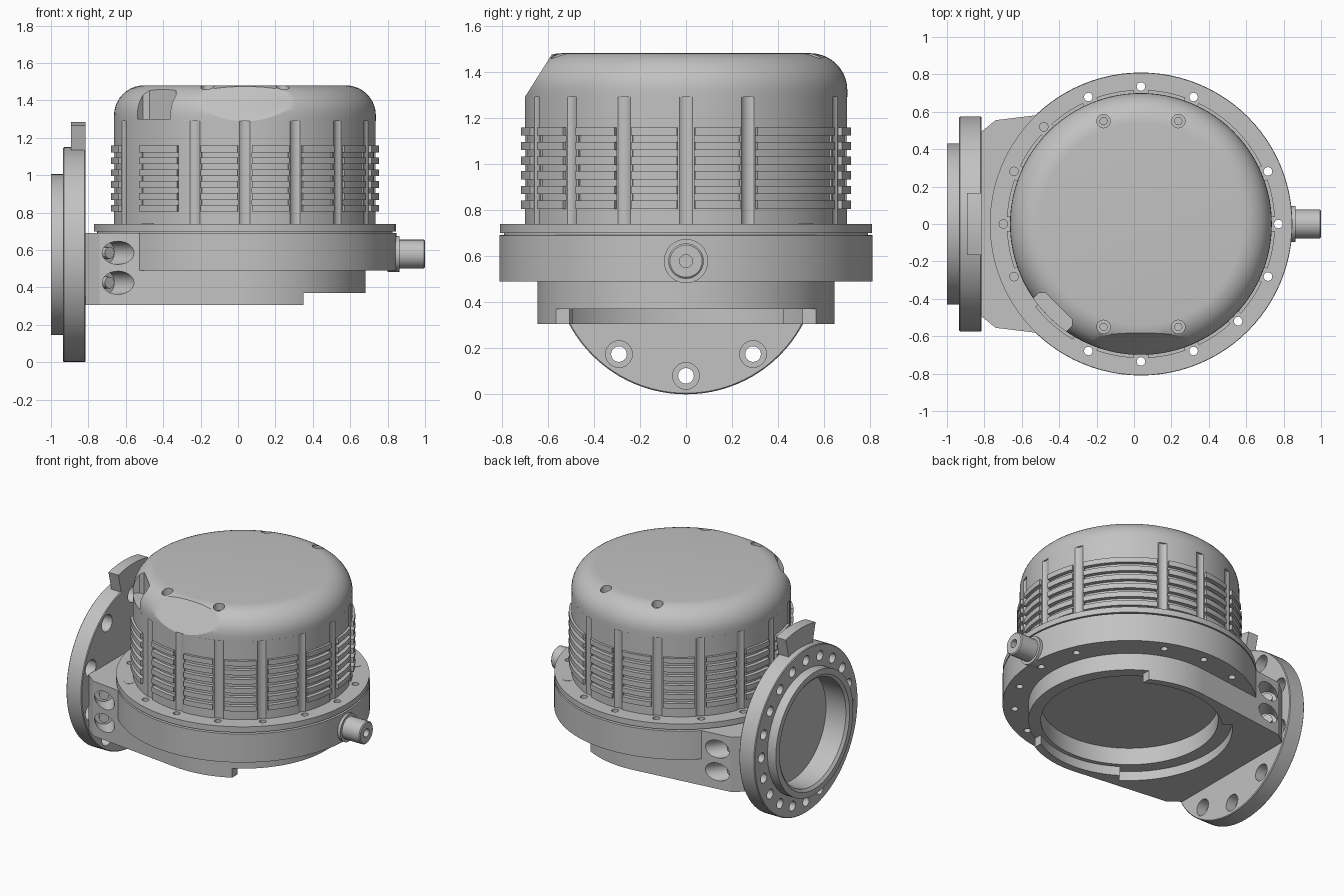
import bpy, bmesh, math
from mathutils import Matrix, Vector

if "Cube" in bpy.data.objects:
    bpy.data.objects.remove(bpy.data.objects["Cube"])

CX = 0.037                                   # housing axis
AXIS = Matrix.Translation((CX, 0, 0))
ALONG_X = Matrix.Rotation(math.pi / 2, 4, "Y")

grey = bpy.data.materials.new("cast_grey")
grey.use_nodes = True
grey.diffuse_color = (0.54, 0.54, 0.54, 1)
grey.node_tree.nodes["Principled BSDF"].inputs["Base Color"].default_value = grey.diffuse_color


def finish(name, bm, matrix=None):
    bm.transform(matrix or Matrix())
    bmesh.ops.recalc_face_normals(bm, faces=bm.faces)
    mesh = bpy.data.meshes.new(name)
    bm.to_mesh(mesh)
    bm.free()
    mesh.materials.append(grey)
    obj = bpy.data.objects.new(name, mesh)
    bpy.context.collection.objects.link(obj)
    return obj


def lathe(name, profile, matrix, steps=96):
    bm = bmesh.new()
    vs = [bm.verts.new((r, 0, z)) for r, z in profile]
    es = [bm.edges.new(p) for p in zip(vs, vs[1:])]
    bmesh.ops.spin(bm, geom=vs + es, cent=(0, 0, 0), axis=(0, 0, 1),
                   angle=math.tau, steps=steps)
    bmesh.ops.remove_doubles(bm, verts=bm.verts, dist=1e-5)
    return finish(name, bm, matrix)


def add_prism(bm, pts, z0, z1):
    face = bm.faces.new([bm.verts.new((x, y, z0)) for x, y in pts])
    out = bmesh.ops.extrude_face_region(bm, geom=[face])["geom"]
    top = [g for g in out if isinstance(g, bmesh.types.BMVert)]
    bmesh.ops.translate(bm, verts=top, vec=(0, 0, z1 - z0))


def prism(name, pts, z0, z1, matrix=None):
    bm = bmesh.new()
    add_prism(bm, pts, z0, z1)
    return finish(name, bm, matrix)


def polar(r, deg):
    a = math.radians(deg)
    return r * math.cos(a), r * math.sin(a)


def sector(r0, r1, a0, a1, n=10):
    angles = [a0 + (a1 - a0) * i / n for i in range(n + 1)]
    return [polar(r1, a) for a in angles] + [polar(r0, a) for a in reversed(angles)]


def rods(name, starts, radius, length, direction, steps=20):
    """Parallel round rods that begin at the given points."""
    bm = bmesh.new()
    d = Vector(direction).normalized()
    turn = d.to_track_quat("Z", "Y").to_matrix().to_4x4()
    for p in starts:
        m = Matrix.Translation(Vector(p) + d * length / 2) @ turn
        bmesh.ops.create_cone(bm, cap_ends=True, segments=steps, radius1=radius,
                              radius2=radius, depth=length, matrix=m)
    return finish(name, bm)


def cut(obj, cutter):
    mod = obj.modifiers.new("cut", "BOOLEAN")
    mod.operation, mod.solver, mod.object = "DIFFERENCE", "EXACT", cutter
    bpy.context.view_layer.objects.active = obj
    bpy.ops.object.modifier_apply(modifier=mod.name)
    bpy.data.objects.remove(cutter)


# Drum body with bolt access grooves, none at the two plugged positions
SIXTEEN = [22.5 * i for i in range(16)]
PLUGGED = (2, 10)
bolt_xy = [(CX + polar(0.735, a)[0], polar(0.735, a)[1]) for a in SIXTEEN]
bolts = [p for i, p in enumerate(bolt_xy) if i not in PLUGGED]
drum = lathe("drum", [(0, 0.72), (0.7, 0.72), (0.7, 1.29), (0, 1.29)], AXIS, 144)
cut(drum, rods("groove_cutter", [(x, y, 0.6) for x, y in bolts], 0.046, 0.8, (0, 0, 1), 24))

# Cooling fins between the grooves, with shallow slots between them
spans = [(a + 3.1, a + 19.4) for a in SIXTEEN if a not in (22.5, 45, 202.5, 225)]
spans += [(25.6, 64.4), (218, 239.5)]


def fin_rows(name, r0, r1, first, height, rows):
    rows_bm = bmesh.new()
    for a0, a1 in spans:
        for i in range(rows):
            z = first + 0.0635 * i
            add_prism(rows_bm, sector(r0, r1, a0, a1, 12), z, z + height)
    return finish(name, rows_bm, AXIS)


fin_rows("cooling_fins", 0.67, 0.717, 0.805, 0.036, 6)
cut(drum, fin_rows("slot_cutter", 0.69, 0.8, 0.84, 0.0295, 5))

# Rounded cover with a sloping front flat, a side pocket and screw wells
shoulder = [(0.54 + polar(0.16, a)[0], 1.32 + polar(0.16, a)[1]) for a in range(0, 91, 9)]
cover = lathe("cover", [(0, 1.29), (0.7, 1.29)] + shoulder + [(0, 1.48)], AXIS)
bm = bmesh.new()
bm.from_mesh(cover.data)
bmesh.ops.bisect_plane(bm, geom=bm.verts[:] + bm.edges[:] + bm.faces[:],
                       plane_co=(0, -0.699, 1.29), plane_no=(0, -0.19, 0.12), clear_outer=True)
bmesh.ops.holes_fill(bm, edges=[e for e in bm.edges if e.is_boundary])
bmesh.ops.recalc_face_normals(bm, faces=bm.faces)
bm.to_mesh(cover.data)
bm.free()
pocket = [(0.62, -0.1), (0.645, -0.125), (0.9, -0.125),
          (0.9, 0.125), (0.645, 0.125), (0.62, 0.1)]
cut(cover, prism("pocket_cutter", pocket, 1.3, 1.6,
                 AXIS @ Matrix.Rotation(math.radians(225), 4, "Z")))
wells = [(CX + sx * 0.2, sy * 0.55, 1.41) for sx in (-1, 1) for sy in (-1, 1)]
cut(cover, rods("well_cutter", wells, 0.036, 0.3, (0, 0, 1)))
rods("cover_screws", [(x, y, 1.4) for x, y, z in wells], 0.022, 0.035, (0, 0, 1), 12)

# Clamping ring and upper housing disc
ring = lathe("clamping_ring", [(0, 0.7), (0.808, 0.7), (0.808, 0.74), (0, 0.74)], AXIS)
disc = lathe("housing_disc", [(0, 0.49), (0.81, 0.49), (0.81, 0.69),
                              (0.79, 0.692), (0.79, 0.7), (0, 0.7)], AXIS)

# Lower housing: round body running tangentially into the mounting block
arc = [(CX + polar(0.645, a)[0], polar(0.645, a)[1]) for a in range(-97, 98, 2)]
block = [(-0.74, -0.555), *arc, (-0.74, 0.555), (-0.82, 0.49), (-0.82, -0.49)]
lower = prism("lower_housing", block, 0.305, 0.69)
cut(lower, lathe("cavity_cutter", [(0, 0.2), (0.594, 0.2), (0.594, 0.37), (0.565, 0.37),
                                   (0.565, 0.495), (0, 0.495)], AXIS))
cut(lower, prism("step_cutter", [(0.35, -1), (1, -1), (1, 1), (0.35, 1)], 0.2, 0.37))
cut(lower, prism("ledge_cutter", sector(0.5, 0.655, 135, 236, 24), 0.2, 0.37, AXIS))

# Bolt holes through ring and disc
for part in (ring, disc):
    cut(part, rods("bolt_cutter", [(x, y, 0.4) for x, y in bolts], 0.023, 0.5, (0, 0, 1), 16))
rods("ring_plugs", [(*bolt_xy[i], 0.72) for i in PLUGGED], 0.032, 0.022, (0, 0, 1))

# Slanted bolt recesses on both flanks of the block
for s in (-1, 1):
    way = (0.6, s * 0.8, 0)
    places = [(-0.71, s * 0.475, z) for z in (0.425, 0.585)]
    cut(lower, rods("recess_cutter", places, 0.062, 0.4, way, 24))
    rods("flank_bolts", places, 0.032, 0.04, way, 12)

# Round pipe flange with spigot, lug and hole circle
FL = Matrix.Translation((0, 0, 0.575)) @ ALONG_X
flange = lathe("pipe_flange", [(0, -0.815), (0.57, -0.815), (0.575, -0.82), (0.575, -0.93),
                               (0.57, -0.935), (0.43, -0.935), (0.43, -1.0), (0.39, -1.0),
                               (0.37, -0.985), (0.37, -0.83), (0, -0.83)], FL)


def around(x, step):
    return [(x, polar(0.495, a)[1], 0.575 + polar(0.495, a)[0]) for a in range(0, 360, step)]


cut(flange, rods("blind_cutter", around(-1.1, 18), 0.034, 0.23, (1, 0, 0)))
cut(flange, rods("through_cutter", around(-1.1, 36), 0.034, 0.4, (1, 0, 0), 16))
cut(flange, rods("counterbore_cutter", around(-0.89, 36), 0.058, 0.15, (1, 0, 0), 24))
prism("flange_lug", sector(0.55, 0.71, 166.5, 193.5), -0.892, -0.815, FL)

# Side port with boss and bored pin
PORT = Matrix.Translation((0, 0, 0.578)) @ ALONG_X
lathe("port_boss", [(0, 0.8), (0.096, 0.8), (0.096, 0.863), (0, 0.863)], PORT, 40)
lathe("port_pin", [(0, 0.85), (0.077, 0.85), (0.077, 0.994), (0.07, 1.0), (0.028, 1.0),
                   (0.028, 0.93), (0, 0.93)], PORT, 32)

# Smooth curved faces, crisp edges
for obj in bpy.context.scene.objects:
    if obj.type == "MESH":
        bpy.ops.object.select_all(action="DESELECT")
        obj.select_set(True)
        bpy.context.view_layer.objects.active = obj
        bpy.ops.object.shade_smooth_by_angle(angle=math.radians(25))
